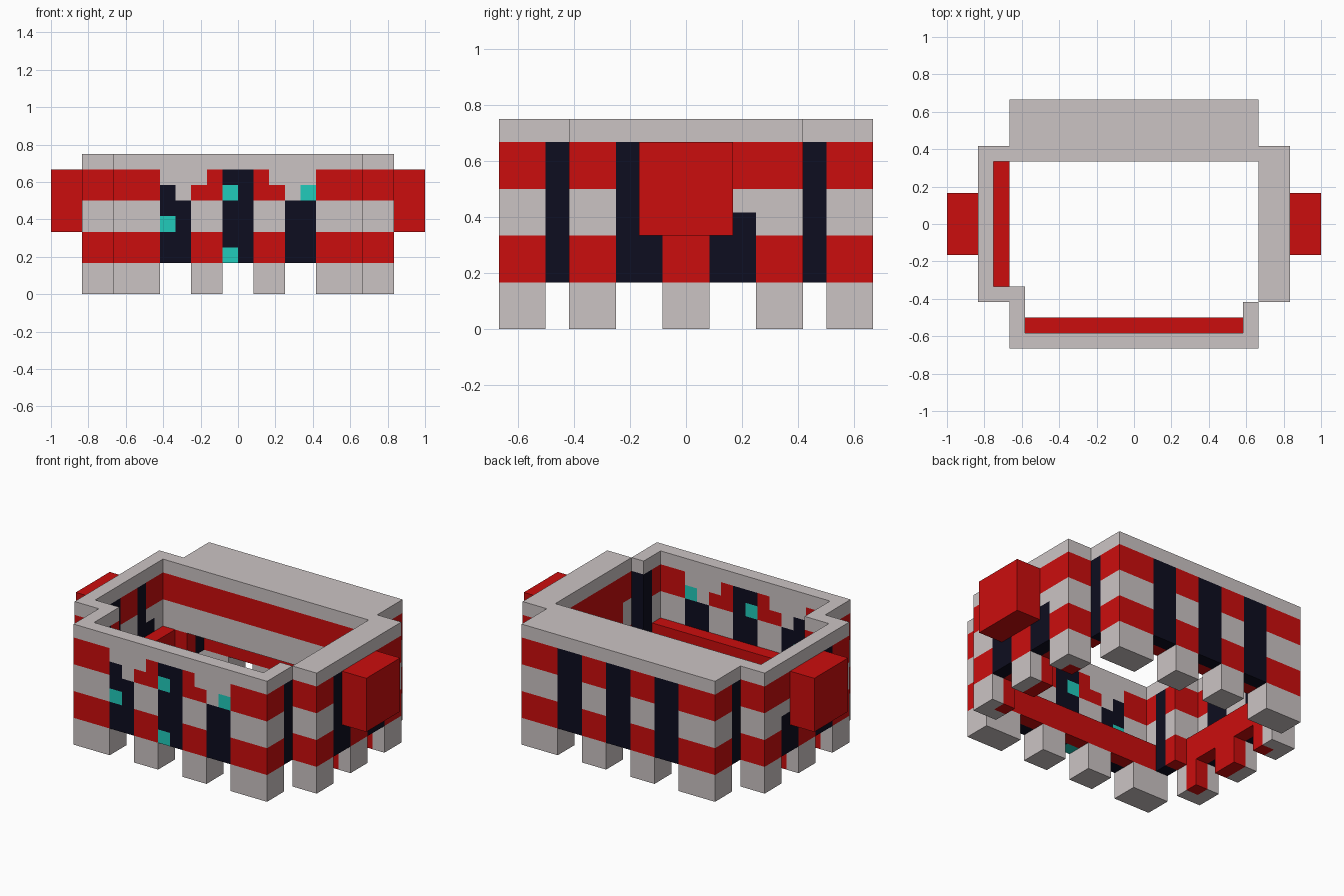
import bpy
import bmesh
from mathutils import Vector

cube = bpy.data.objects.get("Cube")
if cube:
    bpy.data.objects.remove(cube, do_unlink=True)

UNIT = 1 / 12  # everything sits on a grid of blocks
GREY, RED, DARK, TEAL = range(4)


def material(name, color):
    m = bpy.data.materials.new(name)
    m.use_nodes = True
    m.diffuse_color = (*color, 1)
    bsdf = m.node_tree.nodes["Principled BSDF"]
    bsdf.inputs["Base Color"].default_value = (*color, 1)
    bsdf.inputs["Roughness"].default_value = 0.8
    return m


MATERIALS = [
    material("pale_grey", (0.60, 0.55, 0.55)),
    material("bright_red", (0.60, 0.004, 0.004)),
    material("navy_black", (0.004, 0.004, 0.014)),
    material("teal", (0.015, 0.60, 0.50)),
]
AXES = [Vector((1, 0, 0)), Vector((0, 1, 0)), Vector((0, 0, 1))]


def block(name, xs, ys, zs, rule):
    """Box in grid units; each unit face is coloured by rule(x, y, z)."""
    bm = bmesh.new()
    spans = (sorted(xs), sorted(ys), sorted(zs))
    for x in range(*spans[0]):
        for y in range(*spans[1]):
            for z in range(*spans[2]):
                center = Vector((x, y, z)) + Vector((0.5, 0.5, 0.5))
                for a in range(3):
                    for side in (-1, 1):
                        edge = center[a] + side * 0.5
                        if edge not in spans[a]:
                            continue
                        if (edge == spans[a][1]) != (side == 1):
                            continue
                        u, v = AXES[(a + 1) % 3] / 2, AXES[(a + 2) % 3] / 2 * side
                        mid = center + AXES[a] * side / 2
                        corners = (mid - u - v, mid + u - v, mid + u + v, mid - u + v)
                        face = bm.faces.new([bm.verts.new(c * UNIT) for c in corners])
                        face.material_index = rule(*center)
    bmesh.ops.remove_doubles(bm, verts=bm.verts, dist=UNIT / 100)
    bmesh.ops.dissolve_limit(bm, angle_limit=0.01, verts=bm.verts, edges=bm.edges,
                             delimit={'MATERIAL'})
    mesh = bpy.data.meshes.new(name)
    bm.to_mesh(mesh)
    bm.free()
    for m in MATERIALS:
        mesh.materials.append(m)
    obj = bpy.data.objects.new(name, mesh)
    bpy.context.collection.objects.link(obj)
    return obj


# Colour rules
def grey(x, y, z):
    return GREY


def red(x, y, z):
    return RED


def stripes(x, y, z):
    return RED if 2 < z < 4 or 6 < z < 8 else GREY


def front_rule(x, y, z):
    if (x, z) in {(-4.5, 4.5), (-0.5, 6.5), (-0.5, 2.5), (4.5, 6.5)}:
        return TEAL
    if z > 8 or abs(x) > 5:
        return stripes(x, y, z)
    if abs(x) < 1 or (3 < abs(x) and z < 6) or (x < -4 and z < 7):
        return DARK
    if z > 6:
        return RED if abs(x) < (2 if z > 7 else 3) else GREY
    return stripes(x, y, z)


def back_rule(x, y, z):
    if z < 8 and (abs(x) < 1 or 3 < abs(x) < 5):
        return DARK
    return stripes(x, y, z)


def side_rule(x, y, z):
    if z < 8 and (-3 < y < -1 or 1 < y < 2 or (2 < y < 3 and z < 5)):
        return DARK
    return stripes(x, y, z)


def return_rule(x, y, z):
    return DARK if z < 8 and 5 < abs(y) < 6 else stripes(x, y, z)


def side_leg_rule(x, y, z):
    return RED if abs(x) < 9 and abs(y) < 4 else GREY


# Front wall with its inner ledge
block("front_wall", (-8, 8), (-8, -7), (2, 9), front_rule)
block("front_ledge", (-7, 7), (-7, -6), (2, 4), red)

# Back wall, its ledge and the deep upper shelf
block("back_wall", (-8, 8), (7, 8), (2, 9), back_rule)
block("back_ledge", (-7, 7), (6, 7), (2, 4), red)
block("back_shelf", (-7, 7), (4, 7), (4, 9), stripes)

for s, side in ((1, "left"), (-1, "right")):
    # Side wall and the thick ends of it
    block(side + "_wall", (s * 9, s * 10), (-5, 5), (2, 9), side_rule)
    for e, end in ((-1, "front"), (1, "back")):
        block(f"{side}_{end}_wall_end", (s * 8, s * 9), (e * 4, e * 5), (2, 9), stripes)
        # Corner return joining the side wall to the front or back wall
        reach = 4 if e == 1 or s == -1 else 5
        block(f"{side}_{end}_return", (s * 7, s * 8), (e * reach, e * 7), (2, 9), return_rule)
    # Inner lining: low on the right, full height with a rim on the left
    block(side + "_lining", (s * 8, s * 9), (-4, 4), (2, 8 if s == 1 else 4), red)
    if s == 1:
        block(side + "_rim", (8, 9), (-4, 4), (8, 9), grey)
    # Side handle
    block(side + "_handle", (s * 10, s * 12), (-2, 2), (4, 8), red)
    # Legs under the side wall
    for y, place in ((-5, "front"), (-1, "middle"), (3, "back")):
        block(f"{side}_{place}_leg", (s * 8, s * 10), (y, y + 2), (0, 2), side_leg_rule)
    # Legs under the front and back walls
    for e, end in ((-1, "front"), (1, "back")):
        block(f"{end}_{side}_corner_leg", (s * 5, s * 8), (e * 6, e * 8), (0, 2), grey)
        block(f"{end}_{side}_inner_leg", (s * 1, s * 3), (e * 6, e * 8), (0, 2), grey)
